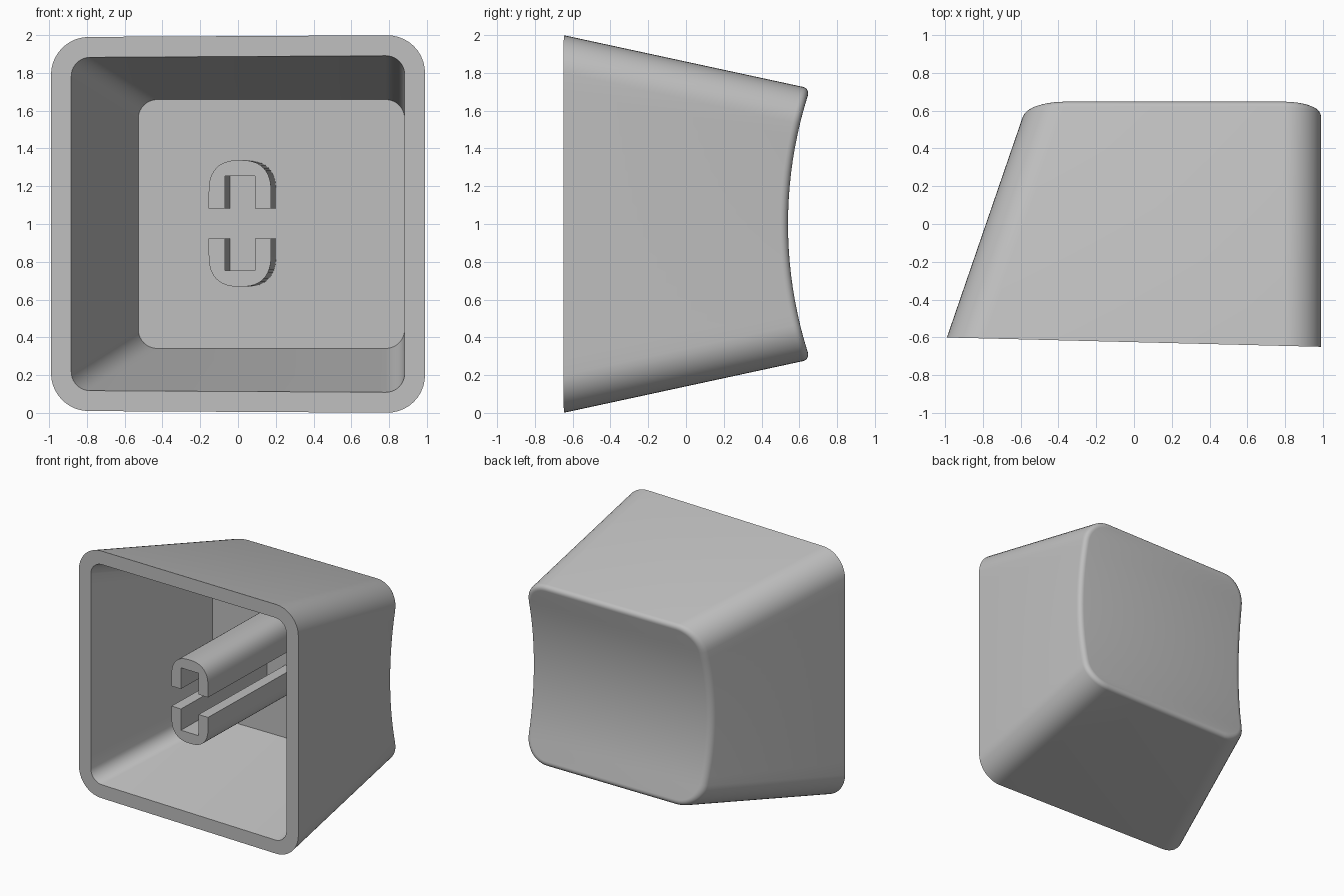
import bpy
import bmesh
from math import sin, cos, pi, sqrt, radians

cube = bpy.data.objects.get("Cube")
if cube:
    bpy.data.objects.remove(cube, do_unlink=True)

grey = bpy.data.materials.new("light_grey_plastic")
grey.use_nodes = True
colour = (0.52, 0.52, 0.52, 1)
grey.diffuse_color = colour
grey.node_tree.nodes["Principled BSDF"].inputs["Base Color"].default_value = colour

# Right half of a rounded rectangle, bottom to top: (cosine, sine, height share)
STEPS, SIDE = 10, 16
half = [(cos(a), sin(a), 0) for a in (-pi / 2 + pi / 2 * i / STEPS for i in range(STEPS + 1))]
half += [(1, 0, i / SIDE) for i in range(1, SIDE)]
half += [(cos(a), sin(a), 1) for a in (pi / 2 * i / STEPS for i in range(STEPS + 1))]
M = len(half)
outline = [(1, p) for p in half] + [(-1, p) for p in reversed(half)]


def rim_y(x, z):
    """Slightly slanted plane of the open end."""
    return -0.625 - 0.025 * x


def dish_y(x, z):
    """Scooped face: a cylinder running along x."""
    return 2.79 - sqrt(2.25 ** 2 - (z - 1) ** 2)


def floor_y(x, z):
    return 0.43


def ring(bm, depth, wall, radius, inset=0, drop=0):
    """Rounded outline on the tapering walls, laid onto the depth surface."""
    verts = []
    for side, (c, s, v) in outline:
        y = 0
        for _ in range(8):
            x0 = -0.99 + wall + 0.344 * (y + 0.6) + inset
            x1 = 0.99 - wall - inset
            z0 = wall + 0.216 * (y + 0.65) + inset
            r = radius - inset
            x = x1 - r + r * c if side > 0 else x0 + r - r * c
            z = z0 + r + v * (2 - 2 * z0 - 2 * r) + r * s
            y = depth(x, z) - drop
        verts.append(bm.verts.new((x, y, z)))
    return verts


def finish(bm, name):
    bmesh.ops.recalc_face_normals(bm, faces=bm.faces)
    mesh = bpy.data.meshes.new(name)
    bm.to_mesh(mesh)
    bm.free()
    mesh.materials.append(grey)
    obj = bpy.data.objects.new(name, mesh)
    bpy.context.collection.objects.link(obj)
    bpy.ops.object.select_all(action='DESELECT')
    obj.select_set(True)
    bpy.context.view_layer.objects.active = obj
    bpy.ops.object.shade_smooth_by_angle(angle=radians(30))
    return obj


# Hollow shell: inner floor, inner walls, rim, outer walls, rounded edge, dish
bm = bmesh.new()
rings = [ring(bm, floor_y, 0.108, 0.1),
         ring(bm, rim_y, 0.108, 0.1),
         ring(bm, rim_y, 0, 0.2)]
FILLET, CUTS = 0.04, 5
for i in range(CUTS + 1):
    a = pi / 2 * i / CUTS
    rings.append(ring(bm, dish_y, 0, 0.2, FILLET * (1 - cos(a)), FILLET * (1 - sin(a))))
for low, high in zip(rings, rings[1:]):
    for i in range(2 * M):
        j = (i + 1) % (2 * M)
        bm.faces.new((low[i], low[j], high[j], high[i]))
bm.faces.new(rings[0])
top = rings[-1]
for j in range(M - 1):
    bm.faces.new((top[j], top[j + 1], top[2 * M - 2 - j], top[2 * M - 1 - j]))
finish(bm, "cap_shell")


# Two facing channel-shaped stem halves, square to the slanted rim
def stem_half(name, sign):
    profile = [(0.165, 0.08)]
    for i in range(25):
        a = pi * i / 24
        c, s = cos(a), sin(a)
        x = 0.165 * abs(c) ** 0.8 * (1 if c > 0 else -1)
        profile.append((x, 0.165 + 0.17 * max(s, 0) ** 0.8))
    profile += [(-0.165, 0.08), (-0.08, 0.08), (-0.08, 0.25), (0.08, 0.25), (0.08, 0.08)]
    bm = bmesh.new()
    front, back = [], []
    for px, pz in profile:
        x, z = 0.01 + px, 1.003 + sign * pz
        y = rim_y(x, z)
        front.append(bm.verts.new((x, y, z)))
        back.append(bm.verts.new((x + 0.025 * (0.44 - y), 0.44, z)))
    bm.faces.new(front)
    bm.faces.new(back)
    for i in range(len(front)):
        j = (i + 1) % len(front)
        bm.faces.new((front[i], front[j], back[j], back[i]))
    finish(bm, name)


stem_half("upper_stem", 1)
stem_half("lower_stem", -1)
